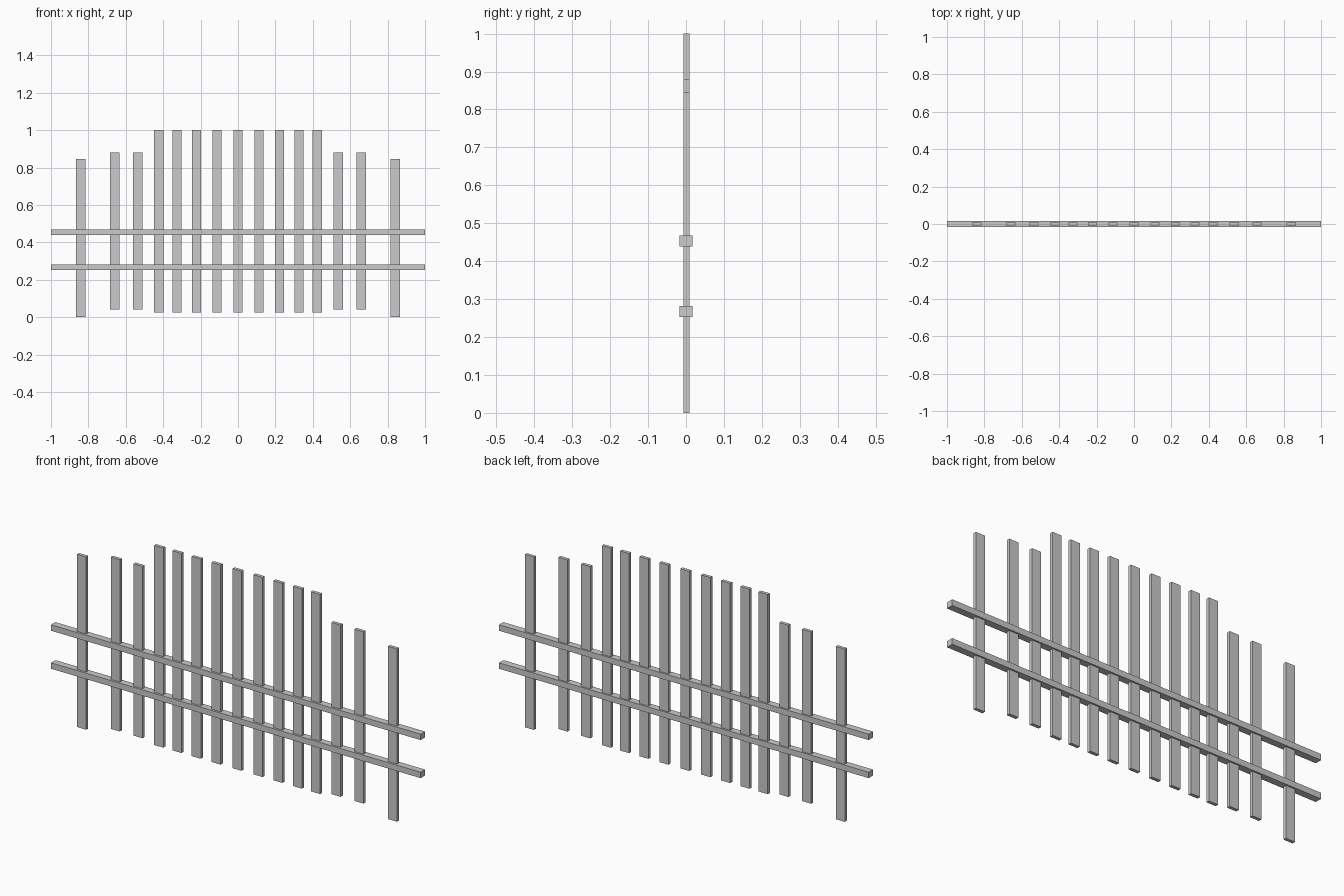
import bpy

if "Cube" in bpy.data.objects:
    bpy.data.objects.remove(bpy.data.objects["Cube"])


def box(name, x0, x1, y0, y1, z0, z1):
    """Add a box spanning the given limits."""
    v = [(x, y, z) for x in (x0, x1) for y in (y0, y1) for z in (z0, z1)]
    f = [(0, 1, 3, 2), (4, 6, 7, 5), (0, 4, 5, 1),
         (2, 3, 7, 6), (0, 2, 6, 4), (1, 5, 7, 3)]
    mesh = bpy.data.meshes.new(name)
    mesh.from_pydata(v, [], f)
    mesh.update()
    obj = bpy.data.objects.new(name, mesh)
    bpy.context.collection.objects.link(obj)
    return obj


# Upright boards: name, bottom, top, distances from the centre
BOARDS = [
    ("tall_picket", 0.024, 1.0, (0, 0.113, 0.221, 0.326, 0.424)),
    ("short_picket", 0.04, 0.88, (0.536, 0.659)),
    ("end_post", 0.0, 0.845, (0.841,)),
]
HALF_WIDTH = 0.0245
for name, z0, z1, offsets in BOARDS:
    for d in offsets:
        for x in sorted({-d, d}):
            box(name, x - HALF_WIDTH, x + HALF_WIDTH, -0.007, 0.009, z0, z1)

# Horizontal rails enclosing the boards
for name, z0 in (("lower_rail", 0.253), ("upper_rail", 0.439)):
    box(name, -1, 1, -0.017, 0.017, z0, z0 + 0.029)
